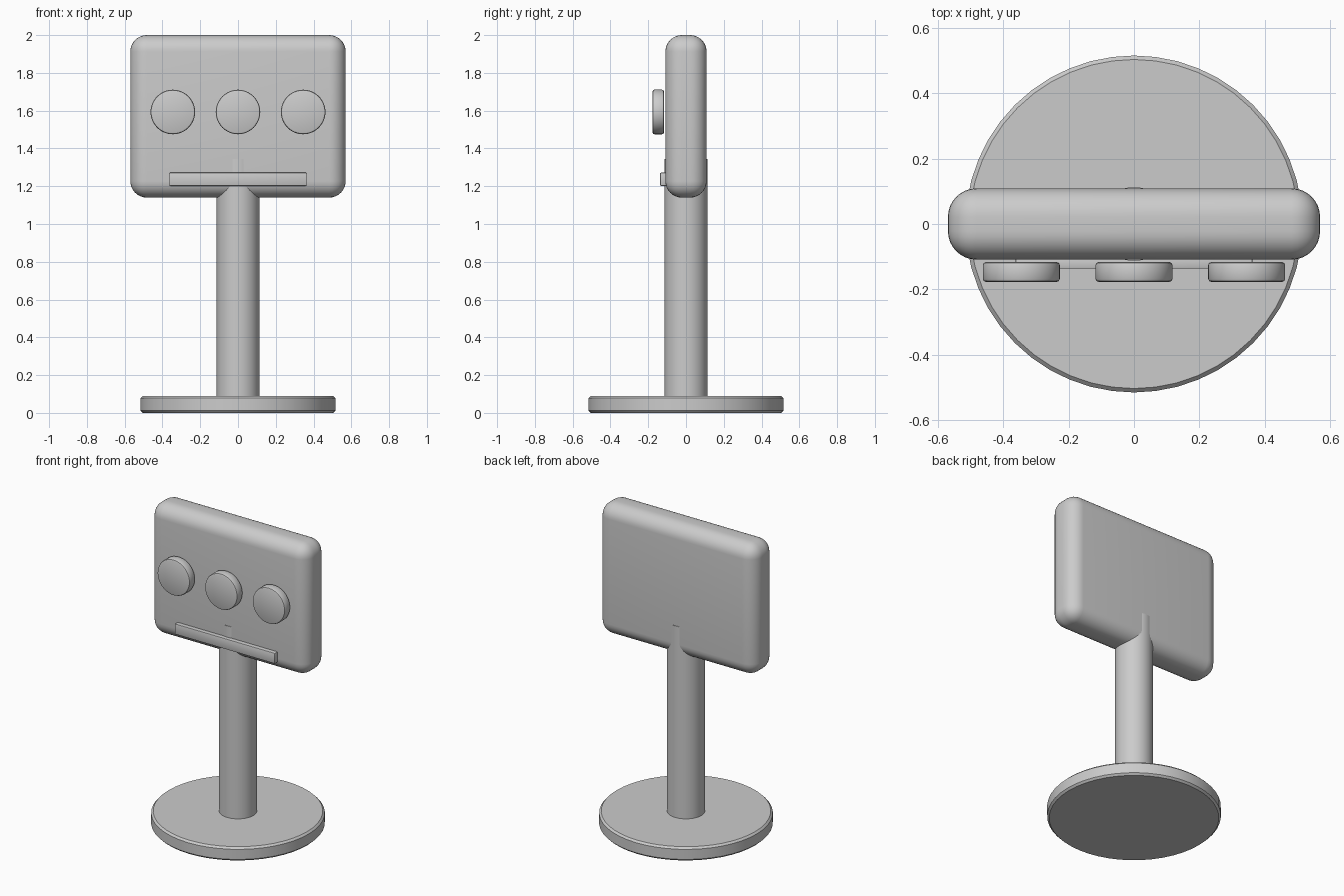
import bpy
import math

cube = bpy.data.objects.get("Cube")
if cube:
    bpy.data.objects.remove(cube, do_unlink=True)

grey = bpy.data.materials.new("light_grey")
grey.use_nodes = True
colour = (0.6, 0.6, 0.6, 1)
grey.diffuse_color = colour
grey.node_tree.nodes["Principled BSDF"].inputs["Base Color"].default_value = colour


def finish(name, bevel, segments):
    """Name, bevel, colour and smooth the active object."""
    obj = bpy.context.object
    obj.name = name
    obj.data.materials.append(grey)
    if bevel:
        mod = obj.modifiers.new("rounded_edges", "BEVEL")
        mod.width = bevel
        mod.segments = segments
        mod.limit_method = "ANGLE"
        mod.angle_limit = math.radians(40)
        bpy.ops.object.modifier_apply(modifier=mod.name)
    bpy.ops.object.shade_smooth_by_angle(angle=math.radians(30))
    return obj


def box(name, centre, size, bevel, segments):
    bpy.ops.mesh.primitive_cube_add(size=1, location=centre)
    bpy.context.object.scale = size
    bpy.ops.object.transform_apply(location=False, rotation=False, scale=True)
    return finish(name, bevel, segments)


def disc(name, centre, radius, depth, bevel=0, segments=1, tilt=0):
    bpy.ops.mesh.primitive_cylinder_add(vertices=48, radius=radius, depth=depth,
                                        location=centre, rotation=(tilt, 0, 0))
    return finish(name, bevel, segments)


# Stand
disc("base_plate", (0, 0, 0.045), 0.516, 0.09, 0.012)
disc("post", (0, 0, 0.705), 0.113, 1.28)

# Head
box("panel_body", (0, 0, 1.57), (1.14, 0.218, 0.86), 0.087, 8)

# Knobs and bar on the front
for side, x in (("right", -0.345), ("middle", 0), ("left", 0.345)):
    disc(f"{side}_knob", (x, -0.147, 1.593), 0.118, 0.061, 0.01, 2, math.pi / 2)
box("front_bar", (0, -0.119, 1.237), (0.725, 0.036, 0.069), 0.004, 2)
